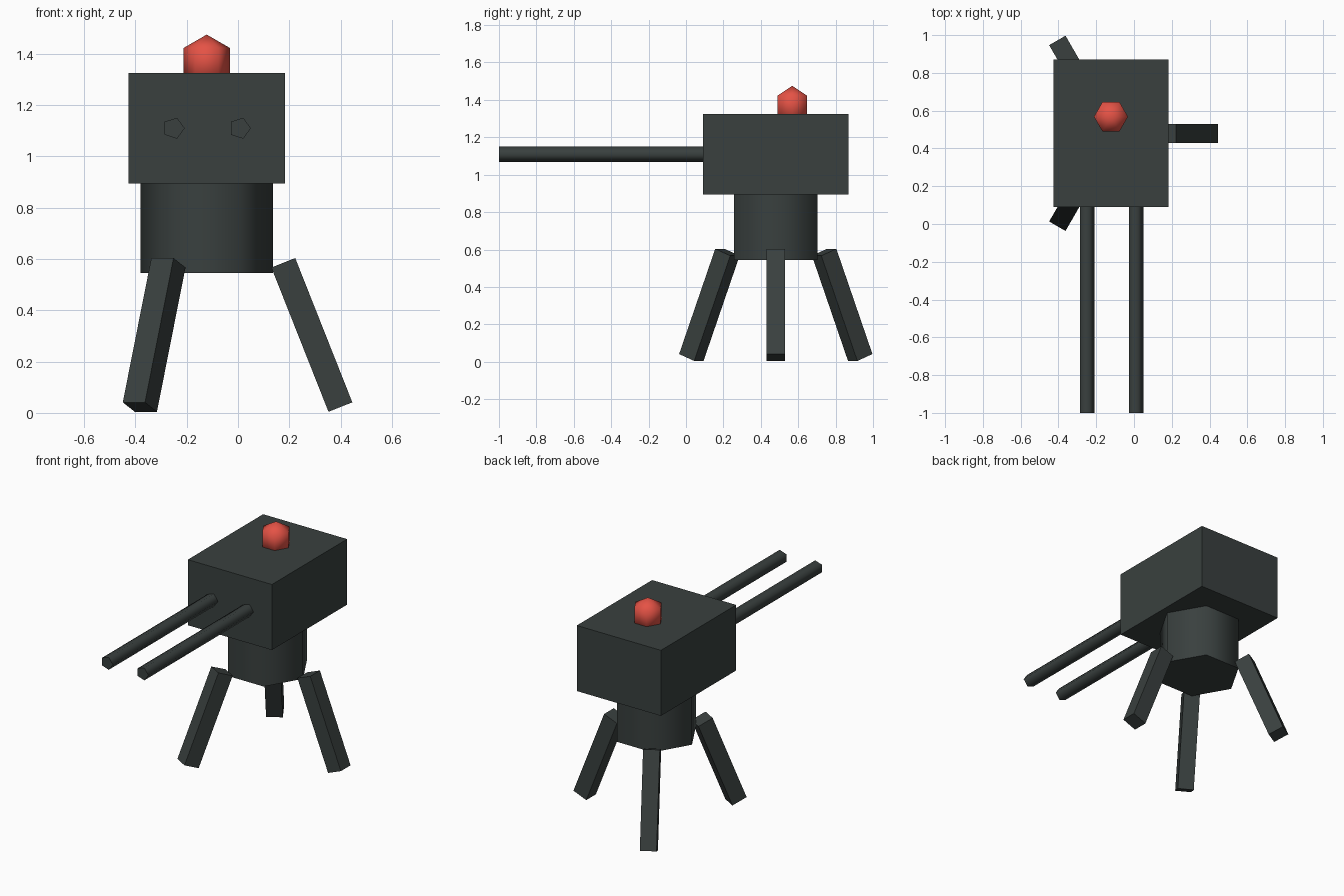
import bpy
from math import radians, pi
from mathutils import Matrix

default = bpy.data.objects.get("Cube")
if default:
    bpy.data.objects.remove(default, do_unlink=True)


def make_material(name, color):
    mat = bpy.data.materials.new(name)
    mat.use_nodes = True
    mat.diffuse_color = color
    bsdf = next(n for n in mat.node_tree.nodes if n.type == "BSDF_PRINCIPLED")
    bsdf.inputs["Base Color"].default_value = color
    return mat


dark_metal = make_material("dark grey metal", (0.041, 0.051, 0.049, 1))
red = make_material("red lamp", (0.78, 0.085, 0.06, 1))


def finish(name, mat, matrix, smooth=True):
    """Name, colour, place and shade the primitive just added."""
    ob = bpy.context.object
    ob.name = name
    ob.data.materials.append(mat)
    ob.matrix_world = matrix
    if smooth:
        bpy.ops.object.shade_smooth_by_angle(angle=radians(75))
    return ob


def box(name, size, matrix):
    bpy.ops.mesh.primitive_cube_add(size=1)
    finish(name, dark_metal, matrix @ Matrix.Diagonal((*size, 1)), smooth=False)


def prism(name, sides, radius, length, matrix):
    bpy.ops.mesh.primitive_cylinder_add(vertices=sides, radius=radius, depth=length)
    finish(name, dark_metal, matrix)


move = Matrix.Translation
CX, CY = -0.122, 0.48          # vertical axis of the turret
axis = move((CX, CY, 0))
corner_on_x = Matrix.Rotation(pi / 6, 4, "Z")

# Housing and hexagonal pedestal
box("housing", (0.61, 0.78, 0.43), axis @ move((0, 0, 1.11)))
prism("pedestal", 6, 0.258, 0.35, axis @ move((0, 0, 0.72)) @ corner_on_x)

# Twin five-sided barrels
for side, name in ((-1, "right_barrel"), (1, "left_barrel")):
    place = move((CX + side * 0.129, -0.4, 1.11))
    turn = Matrix.Rotation(pi / 2, 4, "X") @ Matrix.Rotation(-pi / 2, 4, "Z")
    prism(name, 5, 0.043, 1.2, place @ turn)

# Splayed tripod legs
for i, name in enumerate(("left_leg", "back_leg", "front_leg")):
    spin = Matrix.Rotation(i * 2 * pi / 3, 4, "Z")
    tilt = Matrix.Rotation(radians(-21.6), 4, "Y")
    box(name, (0.1, 0.1, 0.605), axis @ spin @ move((0.41, 0, 0.304)) @ tilt)

# Low-poly lamp sunk into the roof
bpy.ops.mesh.primitive_uv_sphere_add(segments=6, ring_count=3, radius=0.104)
finish("lamp", red, move((CX, 0.568, 1.371)) @ corner_on_x)
